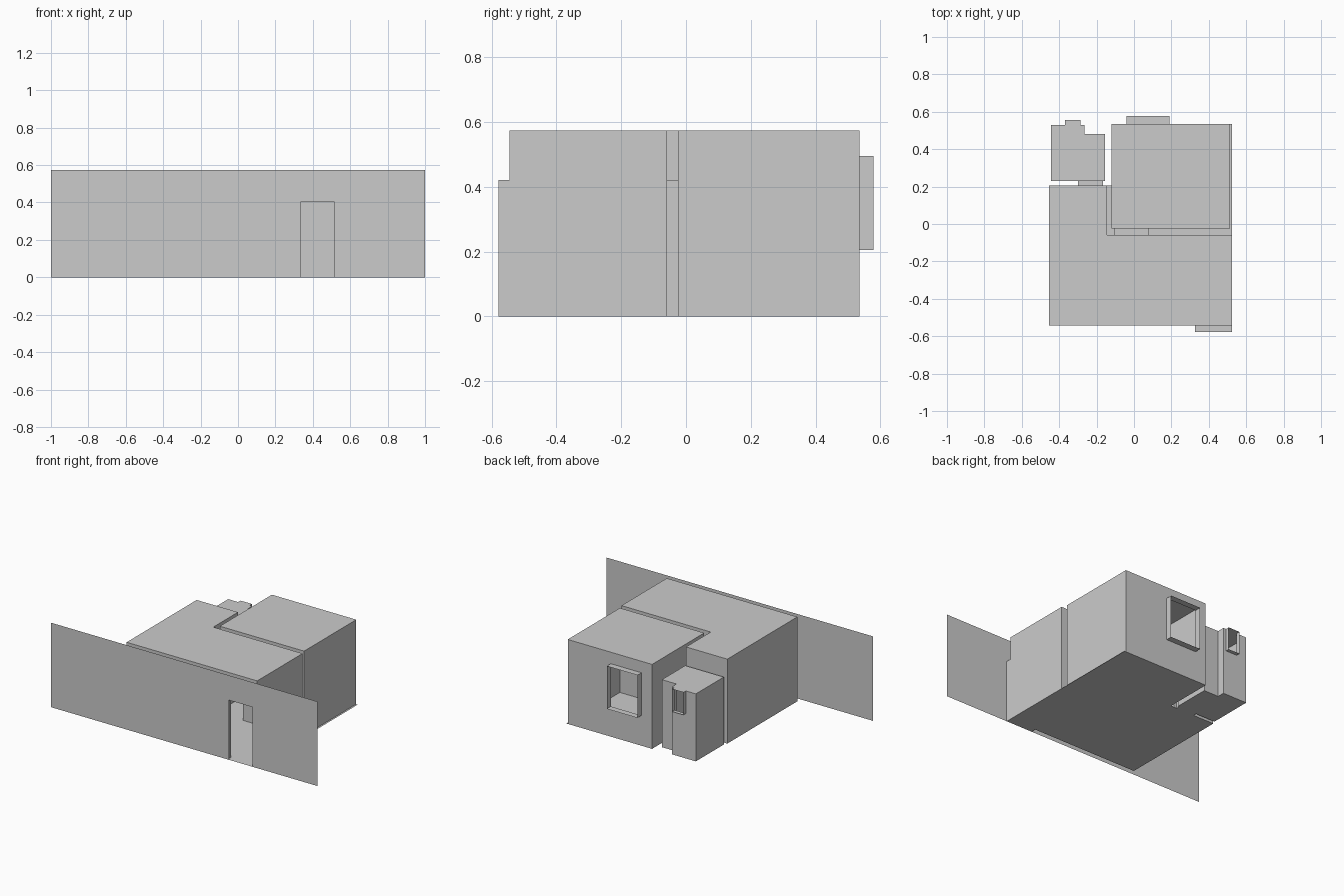
import bpy, bmesh

if "Cube" in bpy.data.objects:
    bpy.data.objects.remove(bpy.data.objects["Cube"])

# One plain grey for the whole shell
grey = bpy.data.materials.new("plain_grey")
grey.diffuse_color = (0.6, 0.6, 0.6, 1)
grey.use_nodes = True
grey.node_tree.nodes["Principled BSDF"].inputs["Base Color"].default_value = grey.diffuse_color

H = 0.573        # main ceiling height
BATH_H = 0.458   # bathroom ceiling height
DOOR_H = 0.42

# Openings as (x0, x1, z0, z1)
ENTRANCE = (0.327, 0.525, 0, DOOR_H)
INNER_DOOR = (-0.107, 0.08, 0, DOOR_H)
BATH_DOOR = (-0.30, -0.165, 0, DOOR_H)
BIG_WINDOW = (-0.04, 0.19, 0.205, 0.495)
SMALL_WINDOW = (-0.37, -0.285, 0.305, BATH_H)


def finish(name, bm):
    bmesh.ops.remove_doubles(bm, verts=bm.verts, dist=1e-5)
    mesh = bpy.data.meshes.new(name)
    bm.to_mesh(mesh)
    bm.free()
    mesh.materials.append(grey)
    obj = bpy.data.objects.new(name, mesh)
    bpy.context.collection.objects.link(obj)
    return obj


def face(bm, pts):
    bm.faces.new([bm.verts.new(p) for p in pts])


def wall(bm, p, q, h, hole=None):
    """Thin wall from p to q; a hole (walls along x only) is left out."""
    if not hole:
        face(bm, [(*p, 0), (*q, 0), (*q, h), (*p, h)])
        return
    x0, x1, z0, z1 = hole
    y = p[1]
    xs = sorted({p[0], q[0], x0, x1}, reverse=q[0] < p[0])
    zs = sorted({0, h, z0, z1})
    for a, b in zip(xs, xs[1:]):
        for c, d in zip(zs, zs[1:]):
            if x0 < (a + b) / 2 < x1 and z0 < (c + d) / 2 < z1:
                continue
            face(bm, [(a, y, c), (b, y, c), (b, y, d), (a, y, d)])


def room(name, outline, h, holes):
    """Walls and ceiling over an outline; holes are given per wall number."""
    bm = bmesh.new()
    for i, p in enumerate(outline):
        wall(bm, p, outline[(i + 1) % len(outline)], h, holes.get(i))
    face(bm, [(*p, h) for p in outline])
    finish(name, bm)


def reveal(name, hole, y0, y1):
    """Lining of an opening between two wall planes; windows get a sill."""
    x0, x1, z0, z1 = hole
    loop = [(x0, z0), (x0, z1), (x1, z1), (x1, z0)]
    bm = bmesh.new()
    for i in range(4 if z0 > 0 else 3):
        (a, c), (b, d) = loop[i], loop[(i + 1) % 4]
        face(bm, [(a, y0, c), (a, y1, c), (b, y1, d), (b, y0, d)])
    finish(name, bm)


# Rooms
room("living_room", [(-0.455, -0.544), (0.525, -0.544), (0.525, -0.058),
                     (-0.145, -0.058), (-0.145, 0.207), (-0.455, 0.207)],
     H, {0: ENTRANCE, 2: INNER_DOOR, 4: BATH_DOOR})
room("bedroom", [(-0.12, -0.024), (0.513, -0.024), (0.513, 0.535), (-0.12, 0.535)],
     H, {0: INNER_DOOR, 2: BIG_WINDOW})
bath = [(-0.445, 0.23), (-0.155, 0.23), (-0.155, 0.48),
        (-0.265, 0.48), (-0.265, 0.53), (-0.445, 0.53)]
room("bathroom", bath, BATH_H, {0: BATH_DOOR, 4: SMALL_WINDOW})

# Door and window linings
reveal("entrance_lining", ENTRANCE, -0.578, -0.544)
reveal("inner_door_lining", INNER_DOOR, -0.058, -0.024)
reveal("bathroom_door_lining", BATH_DOOR, 0.207, 0.23)
reveal("bedroom_window_lining", BIG_WINDOW, 0.535, 0.578)
reveal("bathroom_window_lining", SMALL_WINDOW, 0.53, 0.556)

# Floor, running under the wall gaps and thresholds
bm = bmesh.new()
for x0, x1, y0, y1 in [(-0.455, 0.525, -0.544, 0.207), (-0.12, 0.525, 0.207, 0.535),
                       (-0.30, -0.165, 0.207, 0.23), (0.327, 0.525, -0.578, -0.544)]:
    face(bm, [(x0, y0, 0), (x1, y0, 0), (x1, y1, 0), (x0, y1, 0)])
face(bm, [(*p, 0) for p in bath])
finish("floor", bm)

# Wide front facade with the entrance opening
bm = bmesh.new()
wall(bm, (-1, -0.578), (1, -0.578), H, (0.337, 0.513, 0, 0.405))
finish("front_facade", bm)
